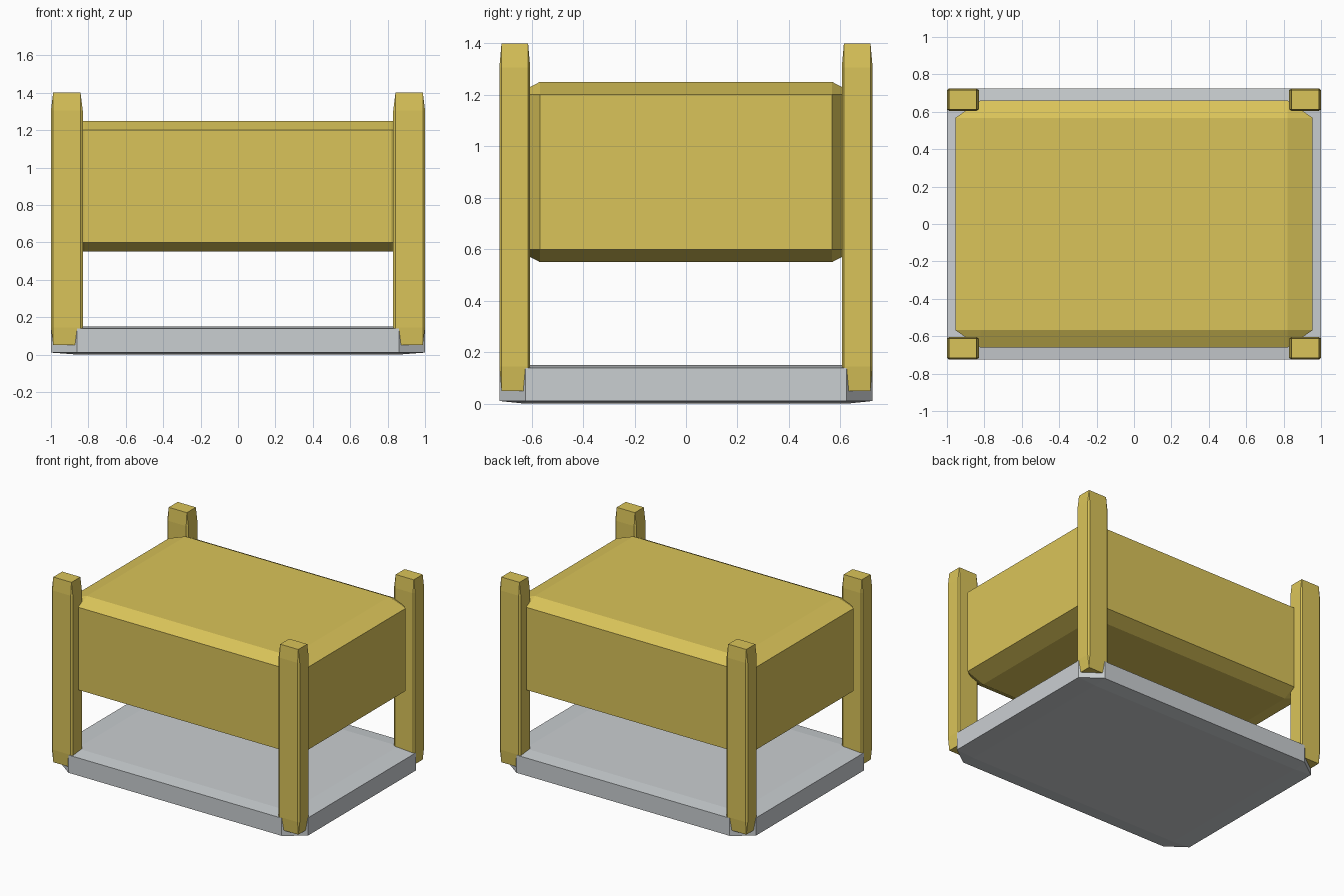
import bpy
import bmesh
from mathutils import Vector

cube = bpy.data.objects.get("Cube")
if cube:
    bpy.data.objects.remove(cube, do_unlink=True)


def material(name, rgb):
    mat = bpy.data.materials.new(name)
    mat.use_nodes = True
    mat.diffuse_color = (*rgb, 1)
    mat.node_tree.nodes["Principled BSDF"].inputs["Base Color"].default_value = (*rgb, 1)
    return mat


yellow = material("mustard yellow", (0.70, 0.55, 0.10))
grey = material("light grey", (0.59, 0.62, 0.64))


def chamfered_block(name, low, high, mat):
    """Unit cube with chamfered edges, stretched to fill the given bounds."""
    low, high = Vector(low), Vector(high)
    bm = bmesh.new()
    bmesh.ops.create_cube(bm, size=1)
    bmesh.ops.bevel(bm, geom=bm.edges[:], offset=0.07, segments=1,
                    affect='EDGES', profile=0.5)
    bmesh.ops.scale(bm, vec=high - low, verts=bm.verts)
    bmesh.ops.recalc_face_normals(bm, faces=bm.faces)
    mesh = bpy.data.meshes.new(name)
    bm.to_mesh(mesh)
    bm.free()
    mesh.materials.append(mat)
    obj = bpy.data.objects.new(name, mesh)
    obj.location = (low + high) / 2
    bpy.context.collection.objects.link(obj)
    return obj


# Base slab and raised body
chamfered_block("base_slab", (-1, -0.725, 0), (1, 0.725, 0.15), grey)
chamfered_block("body", (-0.955, -0.66, 0.55), (0.955, 0.66, 1.25), yellow)

# Four corner posts
for side, sx in (("left", 1), ("right", -1)):
    for end, sy in (("front", -1), ("back", 1)):
        xs = sorted((0.83 * sx, sx))
        ys = sorted((0.605 * sy, 0.725 * sy))
        chamfered_block(f"{end}_{side}_post", (xs[0], ys[0], 0.05),
                        (xs[1], ys[1], 1.4), yellow)
